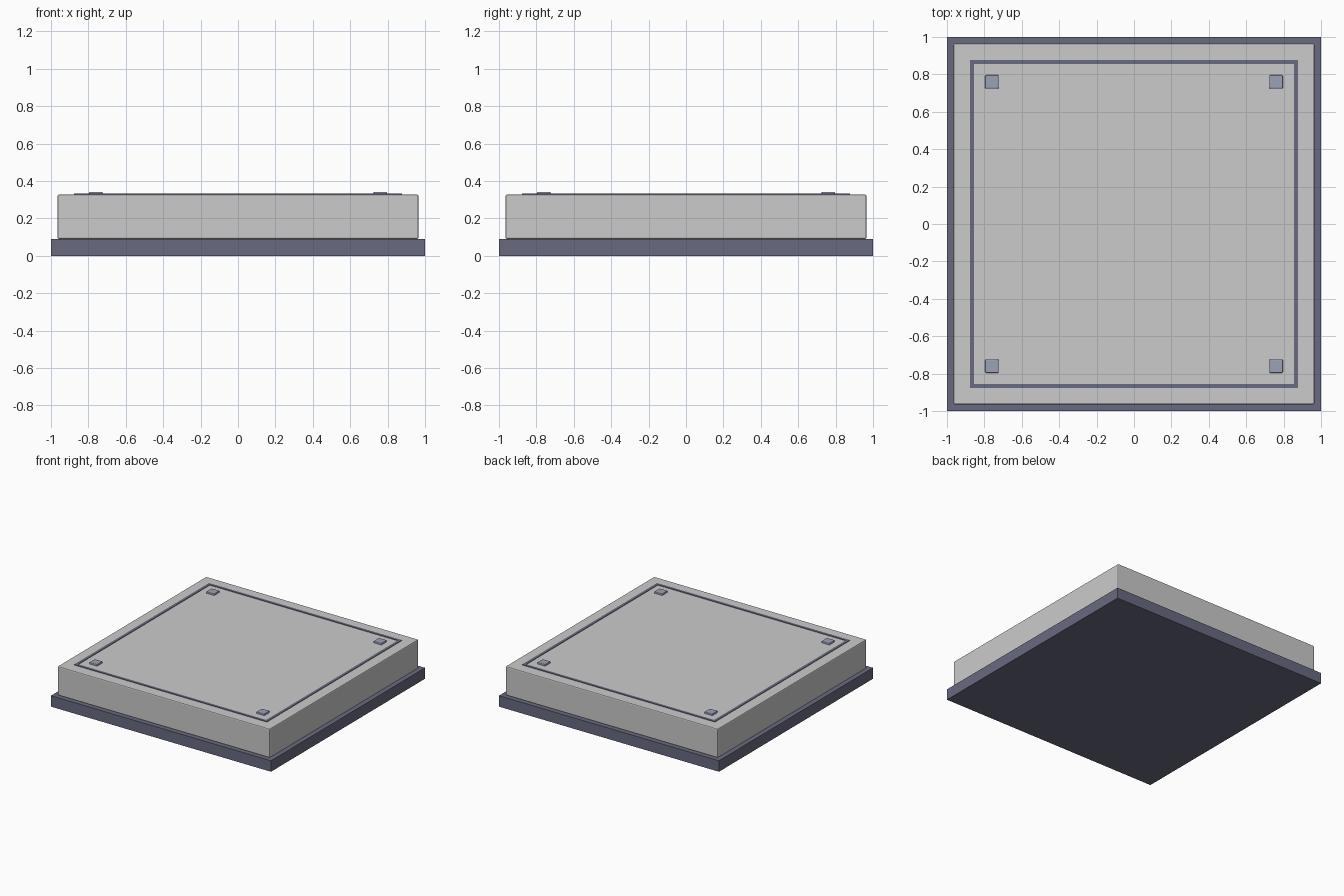
import bpy, bmesh

if "Cube" in bpy.data.objects:
    bpy.data.objects.remove(bpy.data.objects["Cube"])


def material(name, rgb):
    m = bpy.data.materials.new(name)
    m.diffuse_color = (*rgb, 1)
    m.use_nodes = True
    m.node_tree.nodes["Principled BSDF"].inputs["Base Color"].default_value = m.diffuse_color
    return m


dark = material("dark_navy", (0.14, 0.145, 0.215))
slate = material("slate", (0.33, 0.36, 0.47))


def box(name, size, z0, z1, at=(0, 0), mat=None, bevel=0, segments=2):
    """Box with a square or rectangular plan, from z0 to z1."""
    bm = bmesh.new()
    bmesh.ops.create_cube(bm, size=1)
    bmesh.ops.scale(bm, vec=(size[0], size[1], z1 - z0), verts=bm.verts)
    me = bpy.data.meshes.new(name)
    bm.to_mesh(me)
    bm.free()
    ob = bpy.data.objects.new(name, me)
    ob.location = (at[0], at[1], (z0 + z1) / 2)
    bpy.context.collection.objects.link(ob)
    if mat:
        me.materials.append(mat)
    if bevel:
        b = ob.modifiers.new("bevel", 'BEVEL')
        b.width = bevel
        b.segments = segments
    return ob


# Plinth and slab
box("base_plinth", (2, 2), 0, 0.09, mat=dark)
box("slab", (1.93, 1.93), 0.09, 0.328, bevel=0.008)

# Thin inlaid border on the top face
OUT, W = 0.877, 0.022
mid = OUT - W / 2
for s, side in ((-1, "front"), (1, "back")):
    box(f"border_{side}", (2 * OUT, W), 0.32, 0.332, (0, s * mid), dark)
for s, side in ((-1, "left"), (1, "right")):
    box(f"border_{side}", (W, 2 * (OUT - W)), 0.32, 0.332, (s * mid, 0), dark)

# Corner studs
for sx, xn in ((-1, "left"), (1, "right")):
    for sy, yn in ((-1, "front"), (1, "back")):
        box(f"stud_{yn}_{xn}", (0.072, 0.072), 0.315, 0.342,
            (sx * 0.76, sy * 0.76), slate, 0.006)
